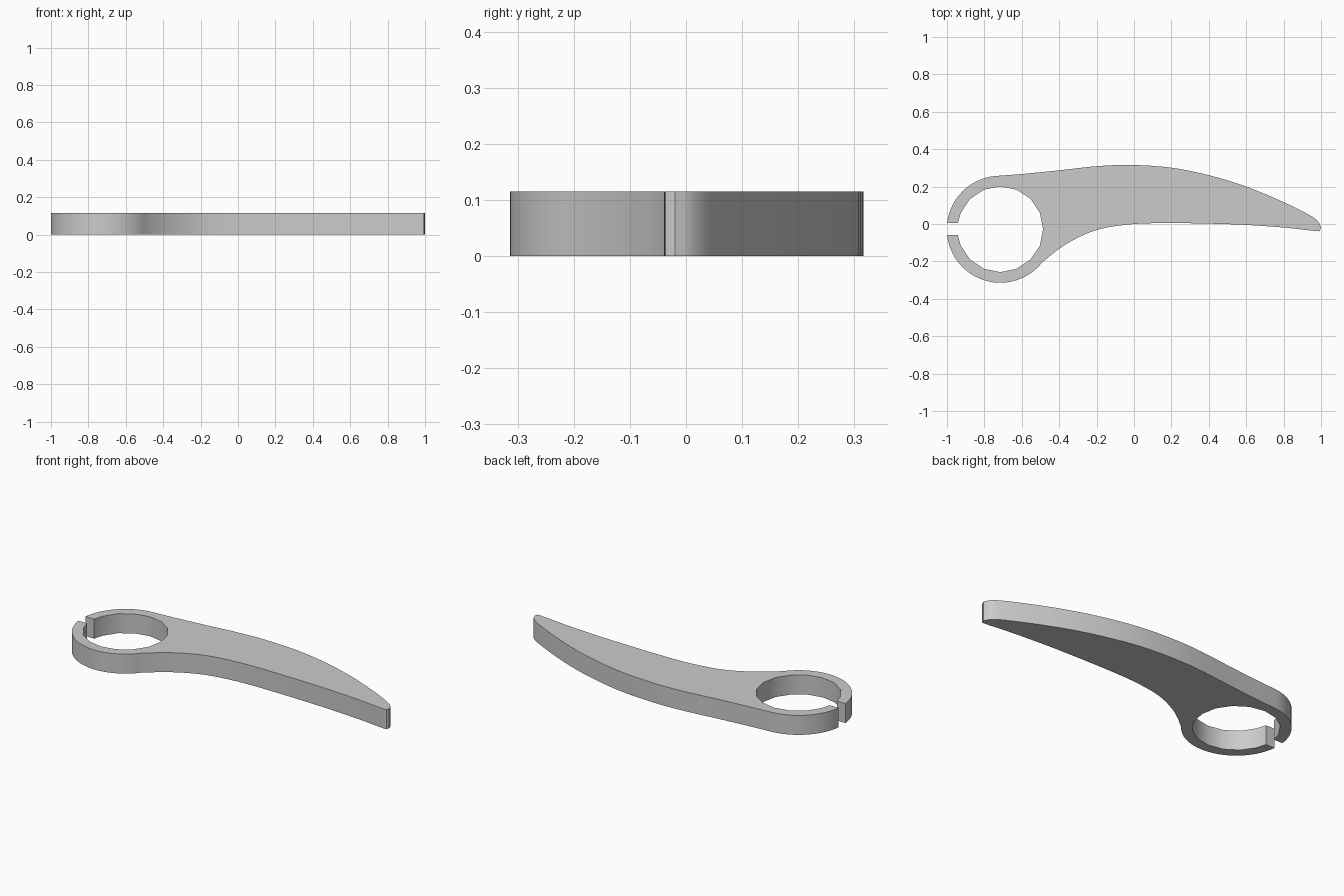
import bpy, bmesh, math
from mathutils import Vector

cube = bpy.data.objects.get("Cube")
if cube:
    bpy.data.objects.remove(cube, do_unlink=True)

HEIGHT = 0.115
CENTRE = Vector((-0.715, -0.028))
OUTER, INNER = 0.286, 0.229
SLOT_TOP, SLOT_BOTTOM = 0.005, -0.06


def arc(radius, start, end, steps):
    """Points on a circle about the ring centre, angles in degrees."""
    angles = [math.radians(start + (end - start) * i / steps) for i in range(steps + 1)]
    return [CENTRE + radius * Vector((math.cos(a), math.sin(a))) for a in angles]


def slot_angle(radius, y):
    """Angle at which the left side of a circle meets height y."""
    return 180 - math.degrees(math.asin((y - CENTRE.y) / radius))


def smooth_path(points, steps=4):
    """Catmull-Rom curve through the points."""
    p = [Vector(q) for q in points]
    p = [2 * p[0] - p[1]] + p + [2 * p[-1] - p[-2]]
    out = []
    for a, b, c, d in zip(p, p[1:], p[2:], p[3:]):
        for i in range(steps):
            t = i / steps
            out.append(0.5 * (2 * b + (c - a) * t + (2 * a - 5 * b + 4 * c - d) * t * t
                              + (3 * b - a - 3 * c + d) * t ** 3))
    return out + [p[-2]]


# Lever blade: back edge from ring to tip, then belly edge from tip to ring
back_edge = smooth_path([(-0.6, 0.267), (-0.4, 0.287), (-0.2, 0.309), (-0.02, 0.316),
                         (0.2, 0.301), (0.4, 0.261), (0.6, 0.2), (0.8, 0.117),
                         (0.94, 0.047), (0.985, 0.012), (1.0, -0.02)])
belly_edge = smooth_path([(0.993, -0.035), (0.975, -0.038), (0.8, -0.019), (0.6, -0.005),
                          (0.4, 0.002), (0.18, 0.005), (0.0, 0.0), (-0.15, -0.02),
                          (-0.25, -0.05), (-0.35, -0.1), (-0.42, -0.147)])

# Split clamp ring: outer arcs join the blade, 16-sided bore runs between the slot lips
upper_ring = arc(OUTER, slot_angle(OUTER, SLOT_TOP), 97, 16)
lower_ring = arc(OUTER, -38, slot_angle(OUTER, SLOT_BOTTOM) - 360, 32)
bore = (arc(INNER, slot_angle(INNER, SLOT_BOTTOM), 202.5, 1)
        + arc(INNER, 225, 517.5, 13)
        + arc(INNER, slot_angle(INNER, SLOT_TOP) + 360, 0, 1)[:1])
outline = upper_ring + back_edge + belly_edge + lower_ring + bore

# Extrude the outline into a flat plate
bm = bmesh.new()
base = bm.faces.new([bm.verts.new((p.x, p.y, 0)) for p in outline])
top = bmesh.ops.extrude_face_region(bm, geom=[base], use_keep_orig=True)
bmesh.ops.translate(bm, vec=(0, 0, HEIGHT),
                    verts=[v for v in top["geom"] if isinstance(v, bmesh.types.BMVert)])
bmesh.ops.recalc_face_normals(bm, faces=bm.faces)
caps = [f for f in bm.faces if len(f.verts) > 4]
bmesh.ops.triangulate(bm, faces=caps)
mesh = bpy.data.meshes.new("clamp_lever")
bm.to_mesh(mesh)
bm.free()

lever = bpy.data.objects.new("clamp_lever", mesh)
bpy.context.collection.objects.link(lever)

grey = bpy.data.materials.new("plain_grey")
grey.use_nodes = True
colour = (0.6, 0.6, 0.6, 1)
grey.diffuse_color = colour
grey.node_tree.nodes["Principled BSDF"].inputs["Base Color"].default_value = colour
mesh.materials.append(grey)

bpy.context.view_layer.objects.active = lever
lever.select_set(True)
bpy.ops.object.shade_smooth_by_angle(angle=math.radians(30))
